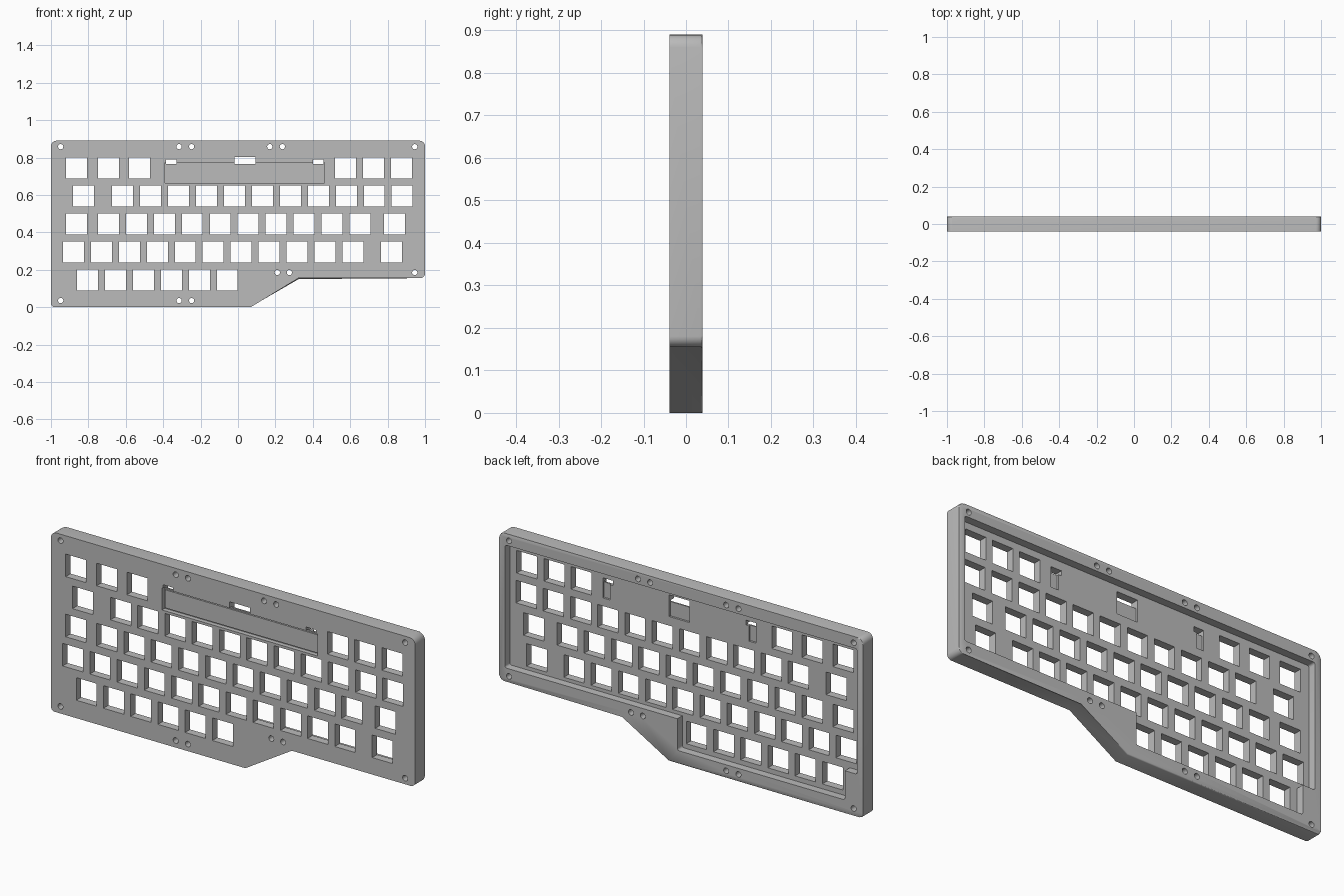
import bpy, bmesh, math
from mathutils import Vector

cube = bpy.data.objects.get("Cube")
if cube:
    bpy.data.objects.remove(cube, do_unlink=True)

FRONT, BACK, FLOOR = -0.039, 0.039, 0.0
PITCH, KEY = 0.1495, 0.112

grey = bpy.data.materials.new("case grey")
grey.use_nodes = True
grey.diffuse_color = (0.5, 0.5, 0.5, 1)
grey.node_tree.nodes["Principled BSDF"].inputs["Base Color"].default_value = (0.5, 0.5, 0.5, 1)


def rounded(corners, steps=6):
    """Outline in x, z from (x, z, radius) corners."""
    out = []
    for i, (x, z, r) in enumerate(corners):
        p = Vector((x, z))
        if r == 0:
            out.append(p)
            continue
        a = (Vector(corners[i - 1][:2]) - p).normalized() * r
        b = (Vector(corners[(i + 1) % len(corners)][:2]) - p).normalized() * r
        for k in range(steps + 1):
            t = k / steps * math.pi / 2
            out.append(p + a * (1 - math.sin(t)) + b * (1 - math.cos(t)))
    return out


def prism(bm, outline, y0, y1):
    """Extrude an outline from y0 to y1; returns the far cap."""
    near = [bm.verts.new((p.x, y0, p.y)) for p in outline]
    far = [bm.verts.new((p.x, y1, p.y)) for p in outline]
    n = len(outline)
    bm.faces.new(near)
    cap = bm.faces.new(far[::-1])
    for i in range(n):
        j = (i + 1) % n
        bm.faces.new((near[j], near[i], far[i], far[j]))
    return cap


def box(bm, x0, x1, z0, z1, y0, y1):
    prism(bm, [Vector(p) for p in ((x0, z0), (x1, z0), (x1, z1), (x0, z1))], y0, y1)


def finish(bm, name):
    bmesh.ops.recalc_face_normals(bm, faces=bm.faces)
    mesh = bpy.data.meshes.new(name)
    bm.to_mesh(mesh)
    bm.free()
    mesh.materials.append(grey)
    ob = bpy.data.objects.new(name, mesh)
    bpy.context.scene.collection.objects.link(ob)
    return ob


def cut(target, bm, name):
    cutter = finish(bm, name)
    cutter.hide_render = True
    mod = target.modifiers.new(name, 'BOOLEAN')
    mod.operation, mod.solver, mod.object = 'DIFFERENCE', 'EXACT', cutter
    bpy.context.view_layer.objects.active = target
    bpy.ops.object.modifier_apply(modifier=mod.name)
    bpy.data.objects.remove(cutter, do_unlink=True)


# Case body, with the outer back edge softened
bm = bmesh.new()
cap = prism(bm, rounded([(-1, 0, .02), (.068, 0, 0), (.323, .155, 0),
                         (1, .155, .025), (1, .89, .03), (-1, .89, .03)]), FRONT, BACK)
bmesh.ops.bevel(bm, geom=list(cap.edges), offset=0.005, segments=2, affect='EDGES', profile=0.5)
case = finish(bm, "keyboard_case")

# Hollow in the back, opening out in a small chamfer at the rim
bm = bmesh.new()
hollow = rounded([(-.9, .065, .01), (.02, .065, .01), (.02, .222, 0), (.967, .222, .01),
                  (.967, .832, .01), (-.967, .832, .01), (-.967, .21, .01), (-.9, .21, 0)], 3)
prism(bm, hollow, FLOOR, BACK + 0.02)
cut(case, bm, "back_hollow")

# Key openings: centre height, first centre, count per run
rows = [(.743, ((-.863, 1), (-.693, 1), (-.527, 1), (.575, 3))),
        (.594, ((-.826, 1), (-.617, 11))),
        (.4445, ((-.863, 1), (-.693, 10), (.837, 1))),
        (.295, ((-.88, 11), (.82, 1))),
        (.145, ((-.805, 6),))]
bm = bmesh.new()
h = KEY / 2
for z, runs in rows:
    for start, count in runs:
        for k in range(count):
            x = start + k * PITCH
            box(bm, x - h, x + h, z - h, z + h, -.1, .1)
cut(case, bm, "key_openings")

# Screw holes
bm = bmesh.new()
screws = [(x, .858) for x in (-.948, -.315, -.248, .17, .237, .945)]
screws += [(x, .035) for x in (-.948, -.315, -.248)]
screws += [(x, .185) for x in (.21, .275, .945)]
for x, z in screws:
    ring = [Vector((x + .014 * math.cos(a), z + .014 * math.sin(a)))
            for a in (k * math.tau / 20 for k in range(20))]
    prism(bm, ring, -.1, .1)
cut(case, bm, "screw_holes")

# Shallow strip pocket in the front
bm = bmesh.new()
box(bm, -.39, .463, .663, .772, -.1, FRONT + .022)
cut(case, bm, "strip_pocket")

# Through slots above the strip
bm = bmesh.new()
for x0, x1, z1 in ((-.385, -.33, .79), (-.02, .093, .803), (.4, .457, .79)):
    box(bm, x0, x1, .766, z1, -.1, .1)
cut(case, bm, "clip_slots")

# Clip recesses on the hollow floor
bm = bmesh.new()
for x0, x1, z0 in ((-.385, -.345, .69), (-.02, .093, .695), (.417, .457, .69)):
    box(bm, x0, x1, z0, .78, FLOOR - .01, BACK + .02)
cut(case, bm, "clip_recesses")

# Strip panel lying in the pocket
bm = bmesh.new()
box(bm, -.383, .453, .67, .76, FRONT + .014, FRONT + .024)
finish(bm, "strip_panel")

bpy.ops.object.select_all(action='DESELECT')
case.select_set(True)
bpy.context.view_layer.objects.active = case
bpy.ops.object.shade_smooth_by_angle(angle=math.radians(35))
